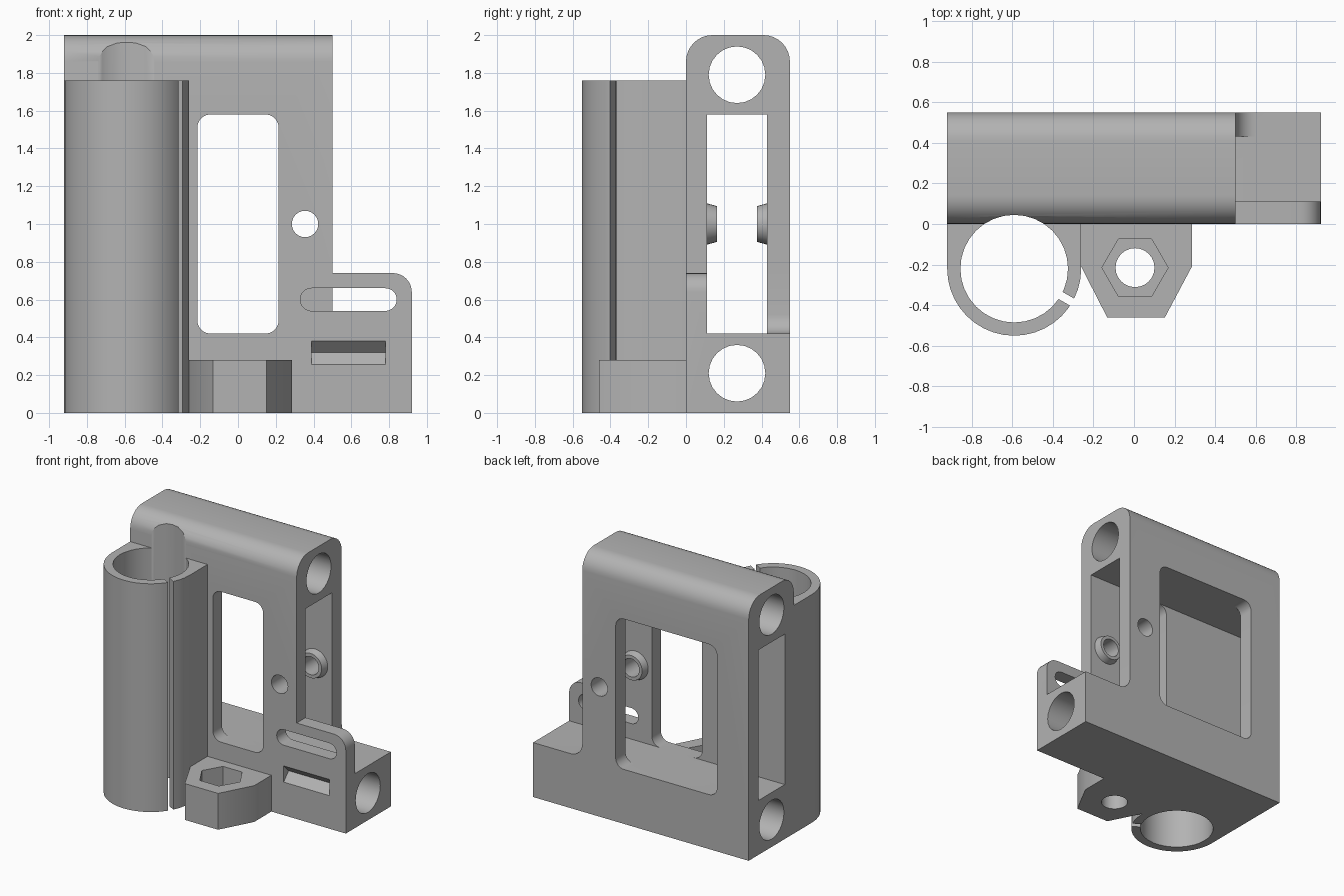
import bpy, bmesh
from math import sin, cos, pi, radians
from mathutils import Vector, Matrix

if "Cube" in bpy.data.objects:
    bpy.data.objects.remove(bpy.data.objects["Cube"])

grey = bpy.data.materials.new("plastic_grey")
grey.use_nodes = True
shade = (0.45, 0.45, 0.45, 1)
grey.diffuse_color = shade
grey.node_tree.nodes["Principled BSDF"].inputs["Base Color"].default_value = shade

# Maps a profile point (a, b) and a depth d to space, by extrusion axis
PLACE = {"X": lambda a, b, d: (d, a, b),
         "Y": lambda a, b, d: (a, d, b),
         "Z": lambda a, b, d: (a, b, d)}


def ring(a, b, r, n=32, phase=0.0, r2=None):
    return [(a + r * cos(phase + 2 * pi * i / n), b + r * sin(phase + 2 * pi * i / n))
            for i in range(n)]


def rounded(corners, steps=8):
    """Outline from right-angled corners (a, b, radius)."""
    out = []
    for i, (a, b, r) in enumerate(corners):
        p = Vector((a, b))
        if not r:
            out.append((a, b))
            continue
        u = (Vector(corners[i - 1][:2]) - p).normalized()
        v = (Vector(corners[(i + 1) % len(corners)][:2]) - p).normalized()
        c = p + r * (u + v)
        for k in range(steps + 1):
            t = pi / 2 * k / steps
            out.append(tuple(c - r * (v * cos(t) + u * sin(t))))
    return out


def rect(a0, a1, b0, b1, r=0):
    return rounded([(a0, b0, r), (a1, b0, r), (a1, b1, r), (a0, b1, r)])


def prism(name, axis, low, lo, hi, high=None):
    """Solid between outline low at depth lo and outline high at depth hi."""
    bm = bmesh.new()
    bottom = [bm.verts.new(PLACE[axis](a, b, lo)) for a, b in low]
    top = [bm.verts.new(PLACE[axis](a, b, hi)) for a, b in (high or low)]
    bm.faces.new(bottom)
    bm.faces.new(top)
    for i in range(len(low)):
        bm.faces.new((bottom[i - 1], bottom[i], top[i], top[i - 1]))
    bmesh.ops.recalc_face_normals(bm, faces=bm.faces)
    mesh = bpy.data.meshes.new(name)
    bm.to_mesh(mesh)
    bm.free()
    mesh.materials.append(grey)
    obj = bpy.data.objects.new(name, mesh)
    bpy.context.collection.objects.link(obj)
    return obj


def combine(target, other, operation="DIFFERENCE"):
    bpy.context.view_layer.objects.active = target
    mod = target.modifiers.new("cut", "BOOLEAN")
    mod.operation, mod.solver, mod.object = operation, "EXACT", other
    bpy.ops.object.modifier_apply(modifier=mod.name)
    bpy.data.objects.remove(other)


def cut(target, axis, outline, lo, hi):
    combine(target, prism("cutter", axis, outline, lo, hi))


# Main body: L-shaped outline with the long top edges rounded
body = prism("main_body", "Y", rounded([
    (-0.92, 0, 0), (0.92, 0, 0), (0.92, 0.74, 0.1), (0.5, 0.74, 0),
    (0.5, 2, 0), (-0.92, 2, 0)]), 0, 0.55)
bm = bmesh.new()
bm.from_mesh(body.data)
top_edges = [e for e in bm.edges if all(v.co.z > 1.99 for v in e.verts)
             and abs(e.verts[0].co.x - e.verts[1].co.x) > 1]
bmesh.ops.bevel(bm, geom=top_edges, offset=0.14, segments=8, profile=0.5, affect="EDGES")
bm.to_mesh(body.data)
bm.free()

# Step behind the front plate, with a fillet against the back wall
cut(body, "Y", rounded([(0.5, 0.42, 0.1), (1.1, 0.42, 0), (1.1, 1, 0), (0.5, 1, 0)]), 0.11, 0.7)
# Belt cavity running side to side
cut(body, "X", rect(0.11, 0.43, 0.42, 1.58), -1, 1)
# Front window and wider back window
cut(body, "Y", rect(-0.215, 0.215, 0.42, 1.58, 0.07), -0.1, 0.2)
cut(body, "Y", rect(-0.65, 0.215, 0.42, 1.58, 0.07), 0.3, 0.7)

# Pulley bosses inside the cavity and the bolt hole through them
for wall, tip in ((0.09, 0.163), (0.45, 0.377)):
    boss = prism("boss", "Y", ring(0.355, 1, 0.115), wall, tip, ring(0.355, 1, 0.095))
    combine(body, boss, "UNION")
cut(body, "Y", ring(0.355, 1, 0.07, 24), -0.1, 0.7)

# Rod holes
for z in (0.21, 1.79):
    cut(body, "X", ring(0.27, z, 0.15, 24), -1, 1)

# Long adjustment slot in the front plate
cut(body, "Y", rect(0.33, 0.84, 0.54, 0.66, 0.0599), -0.1, 0.2)
# Wedge groove below the slot
cut(body, "X", [(-0.01, 0.255), (0.0, 0.255), (0.06, 0.32), (0.0, 0.38), (-0.01, 0.38)], 0.39, 0.78)

# Bearing holder: half-round front, square back
BX, BY, OUTER, BORE = -0.59, -0.22, 0.33, 0.265
arc = [(BX + OUTER * cos(pi + pi * i / 20), BY + OUTER * sin(pi + pi * i / 20)) for i in range(21)]
holder = prism("bearing_holder", "Z", arc + [(BX + OUTER, 0), (BX - OUTER, 0)], 0, 1.76)
for part in (holder, body):
    cut(part, "Z", ring(BX, BY, BORE, 32), -0.1, 2.1)

# Clamp slit through the holder wall
slit = prism("cutter", "Z", rect(0.2, 0.45, -0.02, 0.02), -0.1, 2)
slit.data.transform(Matrix.Translation((BX, BY, 0)) @ Matrix.Rotation(radians(-30), 4, "Z"))
combine(holder, slit)

# Nut trap with hexagonal pocket and screw hole
nut_trap = prism("nut_trap", "Z", [(-0.26, 0), (-0.26, -0.21), (-0.132, -0.46),
                                   (0.152, -0.46), (0.285, -0.21), (0.285, 0)], 0, 0.28)
cut(nut_trap, "Z", ring(0.005, -0.215, 0.163, 6), 0.13, 0.4)
cut(nut_trap, "Z", ring(0.005, -0.215, 0.096, 24), -0.1, 0.4)

# Smooth curved walls, keep edges sharp
bpy.ops.object.select_all(action="DESELECT")
for part in (body, holder, nut_trap):
    part.select_set(True)
bpy.context.view_layer.objects.active = body
bpy.ops.object.shade_smooth_by_angle(angle=radians(30))
